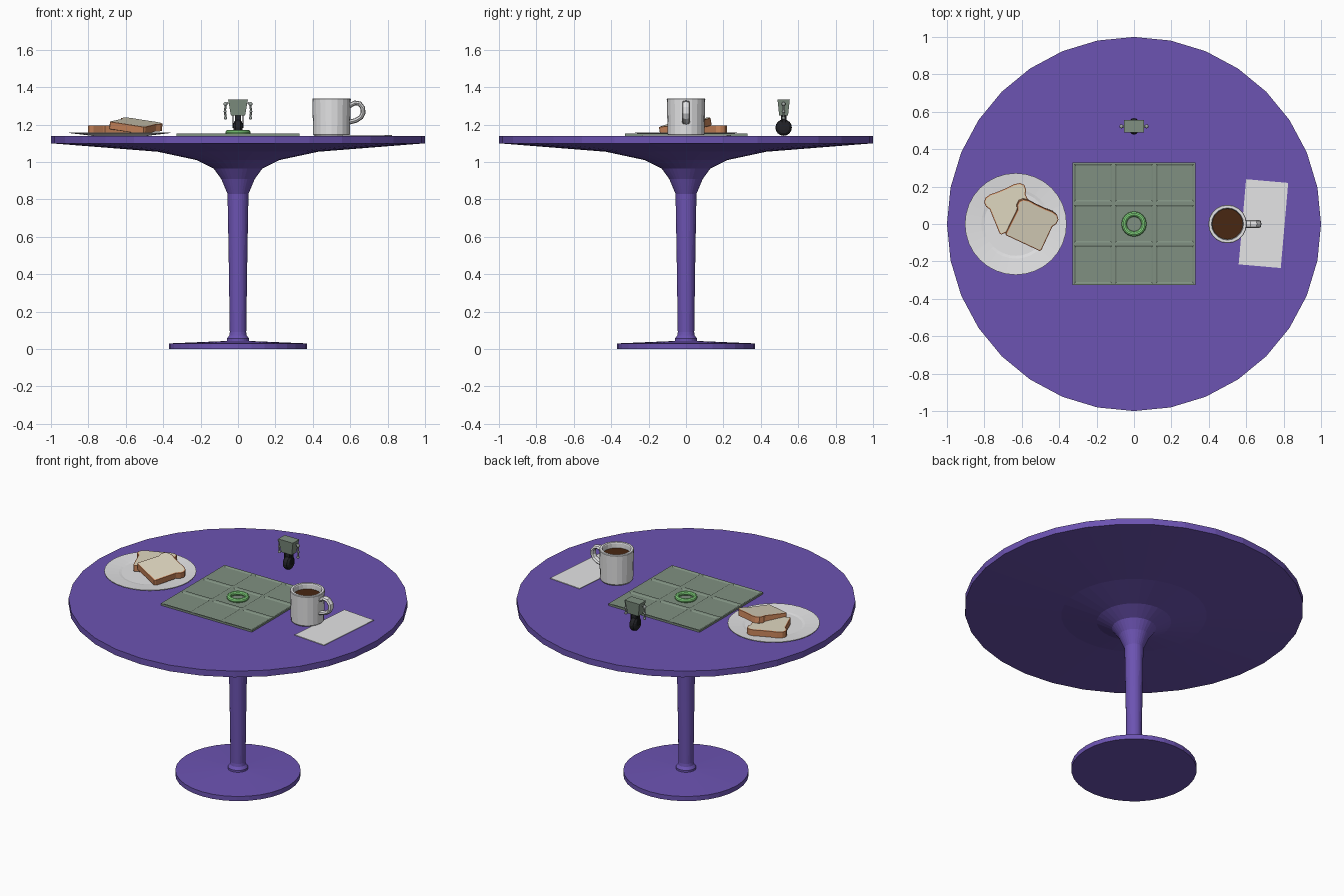
import bpy, bmesh, math
from mathutils import Matrix, Vector

if "Cube" in bpy.data.objects:
    bpy.data.objects.remove(bpy.data.objects["Cube"])


def mat(name, r, g, b):
    m = bpy.data.materials.new(name)
    m.diffuse_color = (r, g, b, 1)
    m.use_nodes = True
    m.node_tree.nodes["Principled BSDF"].inputs["Base Color"].default_value = m.diffuse_color
    return m


PURPLE = mat("purple", 0.150, 0.087, 0.445)
WHITE = mat("white", 0.78, 0.78, 0.79)
SAGE = mat("sage", 0.215, 0.280, 0.220)
GREEN = mat("bright_green", 0.25, 0.74, 0.23)
CREAM = mat("cream", 0.74, 0.68, 0.53)
CRUST = mat("crust", 0.60, 0.24, 0.105)
COFFEE = mat("coffee_brown", 0.065, 0.020, 0.006)
BLACK = mat("black", 0.016, 0.016, 0.020)
STEEL = mat("steel", 0.36, 0.40, 0.38)
TOP = 1.14  # table surface height


def finish(bm, name, *mats, loc=(0, 0, 0), rot=(0, 0, 0)):
    bmesh.ops.recalc_face_normals(bm, faces=bm.faces)
    me = bpy.data.meshes.new(name)
    bm.to_mesh(me)
    bm.free()
    for m in mats:
        me.materials.append(m)
    ob = bpy.data.objects.new(name, me)
    ob.location, ob.rotation_euler = loc, rot
    bpy.context.collection.objects.link(ob)
    return ob


def lathe(name, profile, n, m, **kw):
    """Closed solid from (radius, z) points; both ends are capped."""
    bm = bmesh.new()
    rings = [[bm.verts.new((r * math.cos(2 * math.pi * i / n), r * math.sin(2 * math.pi * i / n), z))
              for i in range(n)] for r, z in profile]
    for a, b in zip(rings, rings[1:]):
        for i in range(n):
            j = (i + 1) % n
            bm.faces.new((a[i], a[j], b[j], b[i]))
    bm.faces.new(rings[0])
    bm.faces.new(rings[-1])
    return finish(bm, name, m, **kw)


def tube(name, path, rx, ry, n, m, loc=(0, 0, 0)):
    """Tube along a path in the xz plane; rx in plane, ry across."""
    bm = bmesh.new()
    pts = [Vector((x, 0, z)) for x, z in path]
    rings = []
    for k, p in enumerate(pts):
        t = (pts[min(k + 1, len(pts) - 1)] - pts[max(k - 1, 0)]).normalized()
        side = Vector((t.z, 0, -t.x))
        rings.append([bm.verts.new(p + side * rx * math.cos(2 * math.pi * i / n)
                                   + Vector((0, ry * math.sin(2 * math.pi * i / n), 0))) for i in range(n)])
    for a, b in zip(rings, rings[1:]):
        for i in range(n):
            j = (i + 1) % n
            bm.faces.new((a[i], a[j], b[j], b[i]))
    bm.faces.new(rings[0])
    bm.faces.new(rings[-1])
    return finish(bm, name, m, loc=loc)


def box(name, size, m, loc, rot=(0, 0, 0), taper=1.0):
    """Box whose lower face is scaled by taper."""
    bm = bmesh.new()
    bmesh.ops.create_cube(bm, size=1, matrix=Matrix.Diagonal((*size, 1)))
    for v in bm.verts:
        if v.co.z < 0:
            v.co.x *= taper
            v.co.y *= taper
    return finish(bm, name, m, loc=loc, rot=rot)


def ball(name, r, m, loc):
    bm = bmesh.new()
    bmesh.ops.create_uvsphere(bm, u_segments=10, v_segments=6, radius=r)
    return finish(bm, name, m, loc=loc)


# pedestal table
table = lathe("pedestal_table", [
    (0.37, 0), (0.37, 0.03), (0.06, 0.043), (0.06, 0.055), (0.047, 0.072), (0.044, 0.09),
    (0.050, 0.5), (0.056, 0.83), (0.09, 0.91), (0.13, 0.965), (0.22, 1.01), (0.43, 1.055),
    (1, 1.10), (1, TOP)], 32, PURPLE)

# place mat with nine sunken panels
bm = bmesh.new()
bmesh.ops.create_grid(bm, x_segments=3, y_segments=3, size=0.328, matrix=Matrix.Translation((0, 0, 0.012)))
panels = bm.faces[:]
low = bmesh.ops.extrude_face_region(bm, geom=bm.faces[:], use_keep_orig=True)
for v in low["geom"]:
    if isinstance(v, bmesh.types.BMVert):
        v.co.z = 0
bmesh.ops.recalc_face_normals(bm, faces=bm.faces)
panels = [f for f in bm.faces if f.normal.z > 0.9]
bmesh.ops.inset_individual(bm, faces=panels, thickness=0.012, depth=0)
bmesh.ops.inset_individual(bm, faces=panels, thickness=0.012, depth=-0.005)
finish(bm, "place_mat", SAGE, loc=(0, 0.002, TOP))

# green ring
bpy.ops.mesh.primitive_torus_add(major_radius=0.053, minor_radius=0.014, major_segments=24,
                                 minor_segments=10, location=(0, 0, TOP + 0.018))
ring = bpy.context.object
ring.name = "green_ring"
ring.data.materials.append(GREEN)
bpy.ops.object.shade_smooth_by_angle()

# mug, coffee and handle
MUG = (0.5, 0, TOP)
lathe("mug", [(0.092, 0), (0.098, 0.008), (0.103, 0.196), (0.100, 0.2), (0.086, 0.2),
              (0.083, 0.194), (0.078, 0.012)], 20, WHITE, loc=MUG)
lathe("coffee", [(0.080, 0.155), (0.082, 0.165)], 20, COFFEE, loc=MUG)
tube("mug_handle", [(0.095, 0.160), (0.125, 0.176), (0.150, 0.172), (0.167, 0.150), (0.169, 0.122),
                    (0.157, 0.099), (0.130, 0.082), (0.094, 0.073)], 0.013, 0.022, 8, WHITE, loc=MUG)

# napkin
box("napkin", (0.226, 0.457, 0.004), WHITE, (0.692, 0.002, TOP + 0.002), (0, 0, math.radians(-5)))

# plate
lathe("plate", [(0.15, 0), (0.18, 0.004), (0.272, 0.015), (0.272, 0.019), (0.185, 0.011), (0.17, 0.008)],
      32, WHITE, loc=(-0.632, 0, TOP))

# bread slices: half outline, mirrored
HALF = [(0.100, -0.108), (0.106, -0.098), (0.104, 0.040), (0.117, 0.062), (0.117, 0.088),
        (0.100, 0.106), (0.070, 0.113), (0.030, 0.110)]


def slice_of_bread(name, loc, rot):
    bm = bmesh.new()
    outline = HALF + [(-x, y) for x, y in reversed(HALF)]
    face = bm.faces.new([bm.verts.new((x, y, 0)) for x, y in outline])
    ext = bmesh.ops.extrude_face_region(bm, geom=[face], use_keep_orig=True)
    for v in ext["geom"]:
        if isinstance(v, bmesh.types.BMVert):
            v.co.z = 0.038
    bmesh.ops.recalc_face_normals(bm, faces=bm.faces)
    crumb = [f for f in bm.faces if abs(f.normal.z) > 0.9]
    bmesh.ops.inset_individual(bm, faces=crumb, thickness=0.006, depth=0.002)
    for f in crumb:
        f.material_index = 1
    finish(bm, name, CRUST, CREAM, loc=loc, rot=[math.radians(a) for a in rot])


slice_of_bread("lower_bread_slice", (-0.660, 0.082, TOP + 0.016), (0, 0, 23))
slice_of_bread("upper_bread_slice", (-0.550, 0.000, TOP + 0.034), (6, 8, -25))

# little one-wheeled robot
RY = 0.522
lathe("robot_wheel", [(0.012, -0.024), (0.030, -0.022), (0.041, -0.013), (0.044, 0), (0.041, 0.013),
                      (0.030, 0.022), (0.012, 0.024)], 16, BLACK,
      loc=(0, RY, TOP + 0.044), rot=(0, math.pi / 2, 0))
box("robot_neck", (0.03, 0.03, 0.035), BLACK, (0, RY, TOP + 0.098))
box("robot_body", (0.106, 0.066, 0.085), SAGE, (0, RY, TOP + 0.152), taper=0.72)
for s, side in ((-1, "left"), (1, "right")):
    joints = [(0.052 * s, 0.175), (0.067 * s, 0.170), (0.069 * s, 0.130), (0.067 * s, 0.095)]
    for k, r in ((1, 0.011), (2, 0.008), (3, 0.009)):
        x, z = joints[k]
        ball(f"robot_{side}_joint_{k}", r, STEEL, (x, RY, TOP + z))
    for k in range(3):
        tube(f"robot_{side}_arm_{k}", joints[k:k + 2], 0.0055, 0.0055, 6, STEEL, loc=(0, RY, TOP))
    box(f"robot_{side}_fork", (0.006, 0.018, 0.075), BLACK, (0.026 * s, RY, TOP + 0.078))
